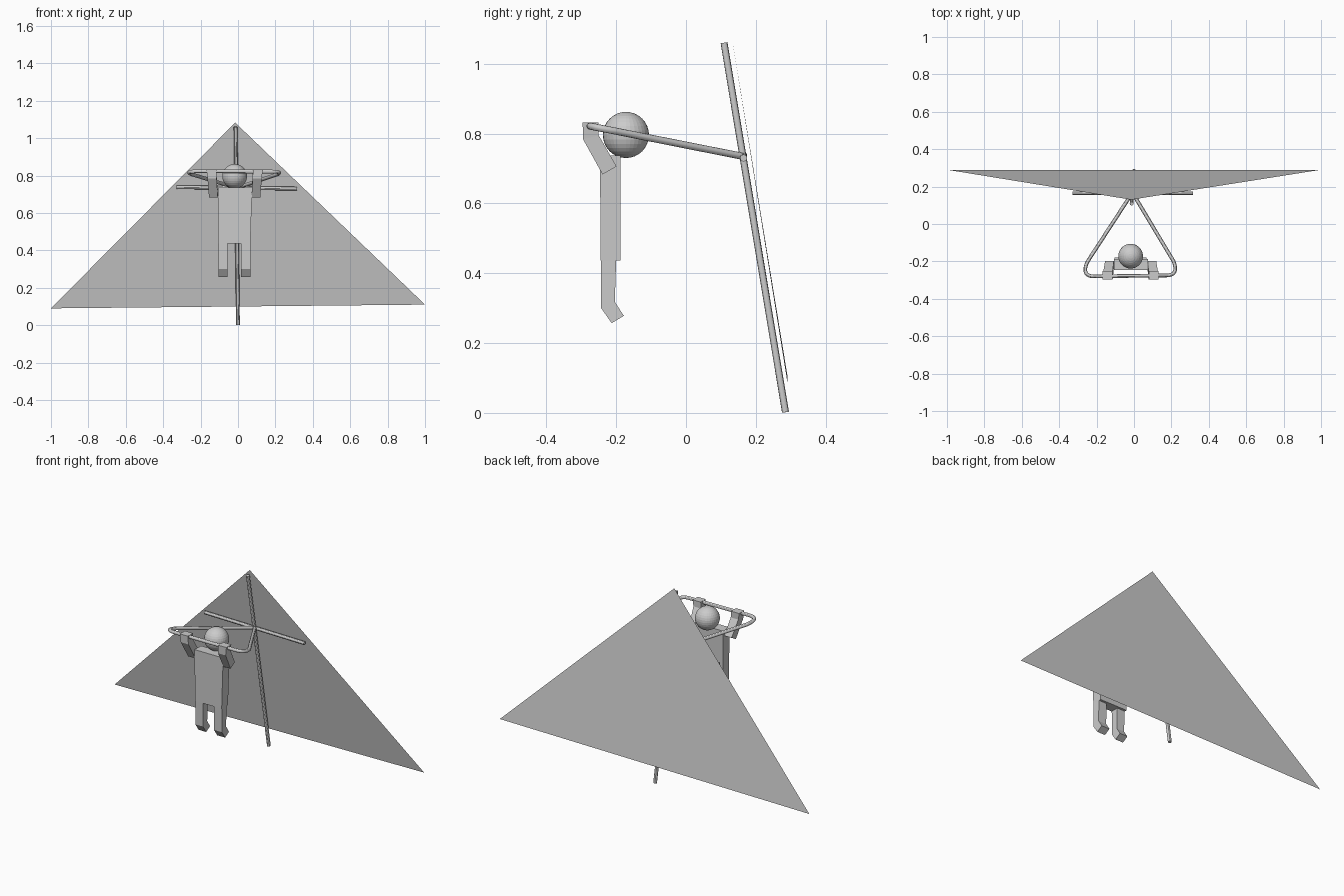
import bpy, bmesh
from mathutils import Vector

if "Cube" in bpy.data.objects:
    bpy.data.objects.remove(bpy.data.objects["Cube"])

grey = bpy.data.materials.new("light grey")
grey.diffuse_color = (0.6, 0.6, 0.6, 1)
grey.use_nodes = True
grey.node_tree.nodes["Principled BSDF"].inputs["Base Color"].default_value = grey.diffuse_color


def mesh_object(name, bm):
    bmesh.ops.recalc_face_normals(bm, faces=bm.faces)
    me = bpy.data.meshes.new(name)
    bm.to_mesh(me)
    bm.free()
    me.materials.append(grey)
    ob = bpy.data.objects.new(name, me)
    bpy.context.collection.objects.link(ob)
    return ob


def tube(name, points, radius):
    """Round capped bar along a path."""
    cu = bpy.data.curves.new(name, 'CURVE')
    cu.dimensions = '3D'
    cu.bevel_depth = radius
    cu.bevel_resolution = 4
    cu.use_fill_caps = True
    sp = cu.splines.new('POLY')
    sp.points.add(len(points) - 1)
    for p, co in zip(sp.points, points):
        p.co = (*co, 1)
    tmp = bpy.data.objects.new(name + "_path", cu)
    bpy.context.collection.objects.link(tmp)
    bpy.context.view_layer.update()
    me = bpy.data.meshes.new_from_object(tmp.evaluated_get(bpy.context.evaluated_depsgraph_get()))
    bpy.data.objects.remove(tmp)
    me.materials.clear()
    me.materials.append(grey)
    ob = bpy.data.objects.new(name, me)
    bpy.context.collection.objects.link(ob)
    bpy.ops.object.select_all(action='DESELECT')
    ob.select_set(True)
    bpy.context.view_layer.objects.active = ob
    bpy.ops.object.shade_smooth_by_angle()
    return ob


def limb(name, sections):
    """Box loft; each section is x0, x1, front (y, z), back (y, z)."""
    bm = bmesh.new()
    rings = [[bm.verts.new(c) for c in ((x0, *f), (x1, *f), (x1, *b), (x0, *b))]
             for x0, x1, f, b in sections]
    bm.faces.new(rings[0])
    bm.faces.new(rings[-1])
    for a, b in zip(rings, rings[1:]):
        for i in range(4):
            j = (i + 1) % 4
            bm.faces.new((a[i], a[j], b[j], b[i]))
    return mesh_object(name, bm)


# Triangular sail
bm = bmesh.new()
bm.faces.new([bm.verts.new(c) for c in ((-1, 0.29, 0.09), (-0.015, 0.13, 1.083), (1, 0.29, 0.11))])
mesh_object("sail", bm)

# Mast and crossbar
tube("mast", [(-0.013, 0.109, 1.06), (0.0, 0.285, 0.002)], 0.01)
tube("crossbar", [(-0.33, 0.165, 0.738), (0.315, 0.165, 0.73)], 0.01)

# Rounded triangular boom, lying on a slope
plan = [(-0.012, 0.162)]
corners = [((-0.248, -0.2), (-0.285, -0.278), (-0.215, -0.28)),
           ((0.175, -0.275), (0.24, -0.274), (0.212, -0.2))]
for a, b, c in corners:
    a, b, c = Vector(a), Vector(b), Vector(c)
    for i in range(9):
        t = i / 8
        plan.append(tuple((1 - t) ** 2 * a + 2 * t * (1 - t) * b + t * t * c))
plan.append((-0.005, 0.162))
tube("boom", [(x, y, 0.767 - 0.198 * y) for x, y in plan], 0.01)

# Rider's head
bm = bmesh.new()
bmesh.ops.create_uvsphere(bm, u_segments=32, v_segments=16, radius=0.066)
bmesh.ops.translate(bm, verts=bm.verts, vec=(-0.018, -0.172, 0.796))
mesh_object("head", bm)

# Torso
limb("torso", [(-0.107, 0.066, (-0.245, 0.437), (-0.187, 0.437)),
               (-0.108, 0.076, (-0.246, 0.737), (-0.187, 0.737))])

# Legs with bent feet
for side, x0, x1 in (("left", -0.105, -0.056), ("right", 0.015, 0.066)):
    limb(side + "_leg", [(x0, x1, (-0.244, 0.44), (-0.2, 0.44)),
                         (x0, x1, (-0.243, 0.3), (-0.204, 0.318)),
                         (x0, x1, (-0.213, 0.257), (-0.178, 0.278))])

# Arms raised to the boom, with hands as the top block
cx = -0.018
for side, s in (("left", -1), ("right", 1)):
    secs = []
    for inner, outer, f, b in ((0.09, 0.137, (-0.239, 0.683), (-0.199, 0.706)),
                               (0.096, 0.145, (-0.295, 0.784), (-0.25, 0.795)),
                               (0.098, 0.15, (-0.296, 0.832), (-0.25, 0.832))):
        x0, x1 = sorted((cx + s * inner, cx + s * outer))
        secs.append((x0, x1, f, b))
    limb(side + "_arm", secs)
